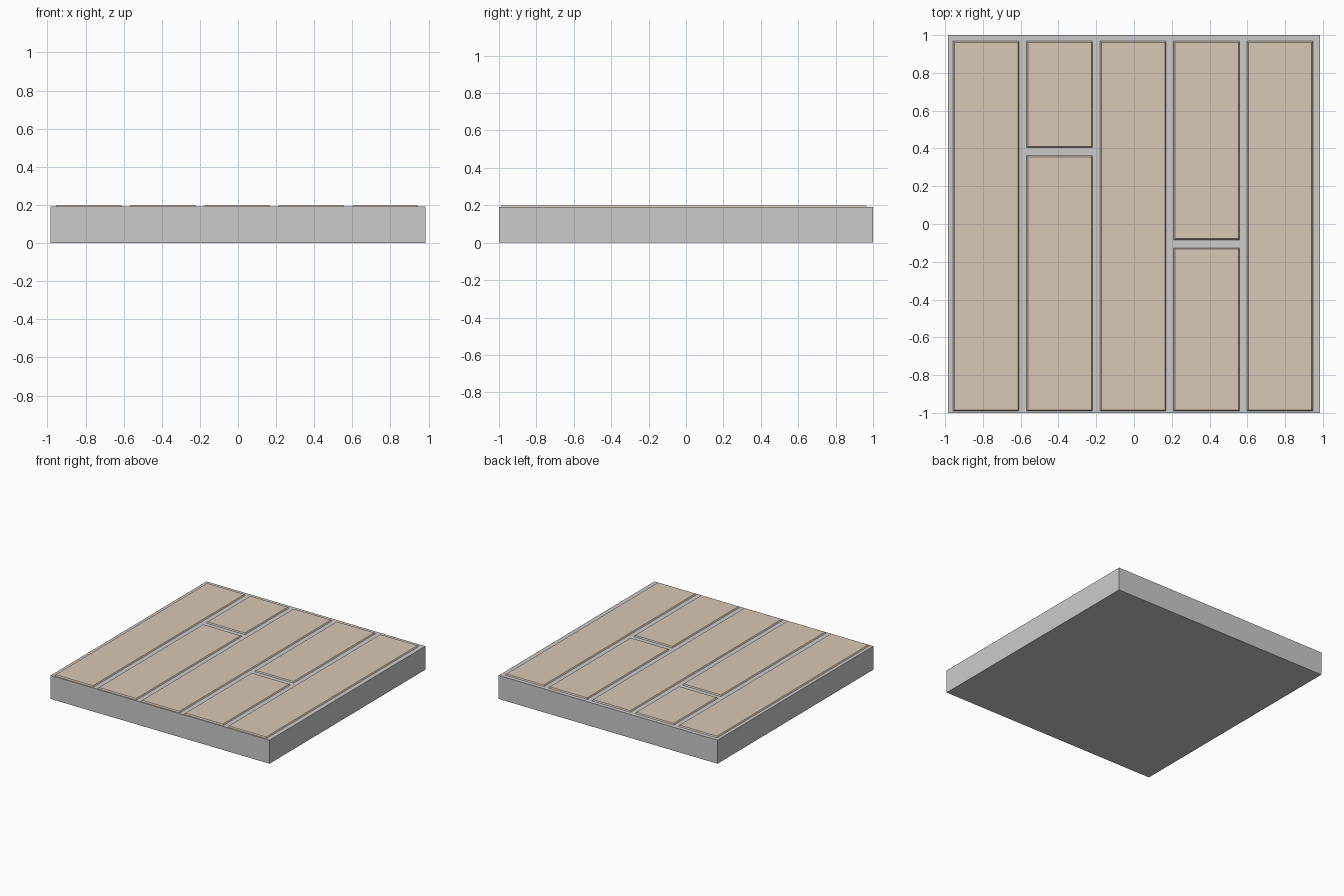
import bpy, bmesh

if "Cube" in bpy.data.objects:
    bpy.data.objects.remove(bpy.data.objects["Cube"])

wood = bpy.data.materials.new("wood")
wood.diffuse_color = (0.70, 0.58, 0.46, 1)
wood.use_nodes = True
wood.node_tree.nodes["Principled BSDF"].inputs["Base Color"].default_value = wood.diffuse_color

SLAB_TOP, PLANK_TOP = 0.191, 0.2
CHAMFER = 0.006


def block(name, x0, x1, y0, y1, z0, z1, inset=0.0, mat=None):
    """Box whose top face may be drawn in to give sloped sides."""
    bm = bmesh.new()
    bmesh.ops.create_cube(bm, size=1)
    for v in bm.verts:
        top = v.co.z > 0
        d = inset if top else 0
        v.co = (x1 - d if v.co.x > 0 else x0 + d,
                y1 - d if v.co.y > 0 else y0 + d,
                z1 if top else z0)
    mesh = bpy.data.meshes.new(name)
    bm.to_mesh(mesh)
    bm.free()
    if mat:
        mesh.materials.append(mat)
    obj = bpy.data.objects.new(name, mesh)
    bpy.context.collection.objects.link(obj)
    return obj


# Base slab
block("base_slab", -0.984, 0.984, -1, 1, 0, SLAB_TOP)

# Planks: five columns, two of them split by a cross joint
WIDTH, PITCH, LEFT = 0.348, 0.389, -0.957
FRONT, BACK, GAP = -0.99, 0.968, 0.042
joints = [None, 0.383, None, -0.105, None]

for i, joint in enumerate(joints):
    x0 = LEFT + i * PITCH
    spans = [(FRONT, BACK)]
    if joint is not None:
        spans = [(FRONT, joint - GAP / 2), (joint + GAP / 2, BACK)]
    for j, (y0, y1) in enumerate(spans):
        block(f"plank_{i + 1}_{j + 1}", x0, x0 + WIDTH, y0, y1,
              SLAB_TOP, PLANK_TOP, CHAMFER, wood)
